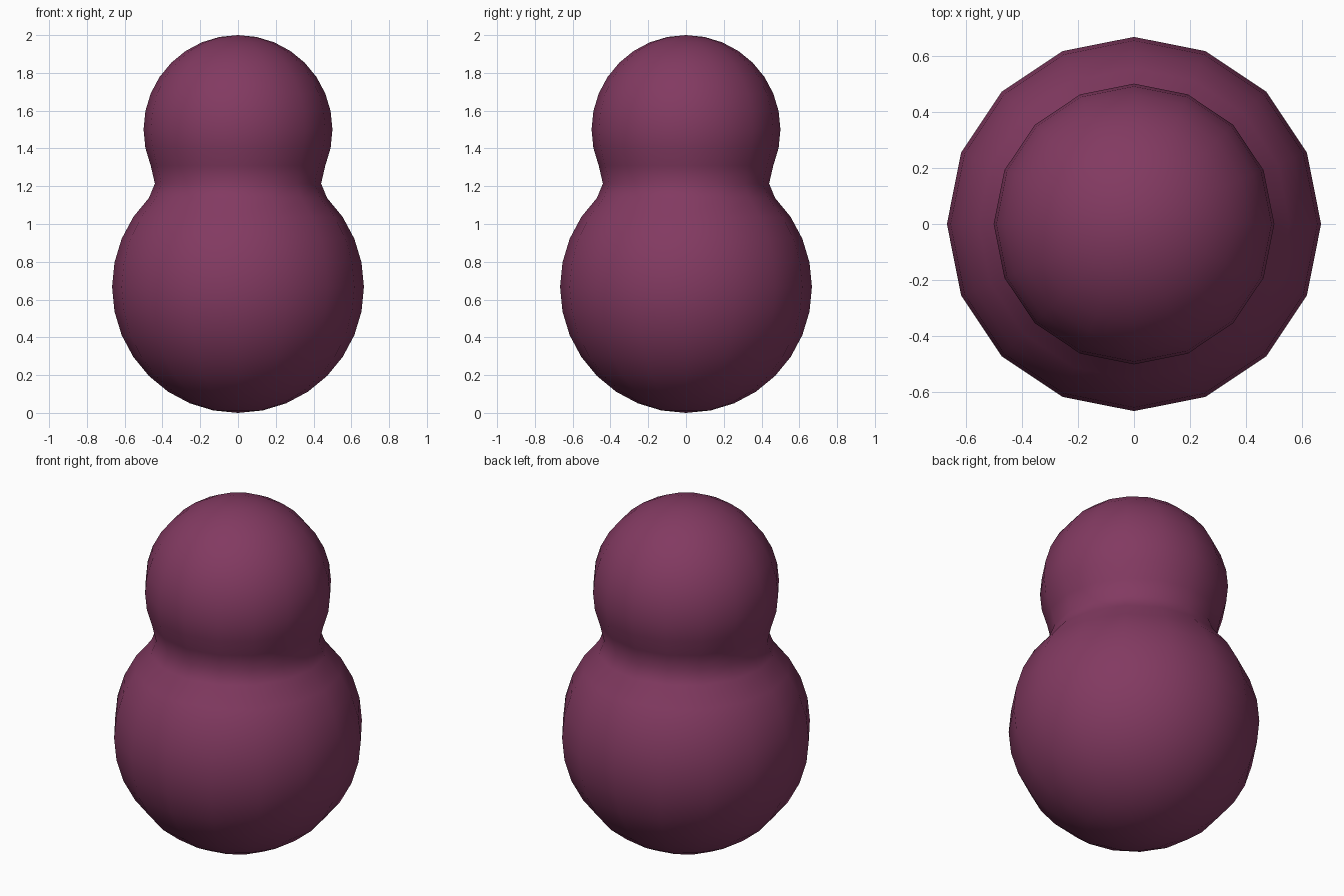
import bpy, bmesh, math

if "Cube" in bpy.data.objects:
    bpy.data.objects.remove(bpy.data.objects["Cube"])

SIDES = 16
BASE_R, HEAD_R = 2 / 3, 0.5
HEAD_Z = 1.5
STEP = math.pi / 16

# Profile: lower ball, narrow neck ring, upper ball
profile = [(BASE_R * math.sin(k * STEP), BASE_R - BASE_R * math.cos(k * STEP))
           for k in range(1, 13)]
profile.append((0.44, 1.214))
profile += [(HEAD_R * math.sin(k * STEP), HEAD_Z - HEAD_R * math.cos(k * STEP))
            for k in range(6, 16)]

# Revolve the profile into one closed smooth skin
bm = bmesh.new()
rings = [[bm.verts.new((r * math.cos(2 * math.pi * i / SIDES),
                        r * math.sin(2 * math.pi * i / SIDES), z))
          for i in range(SIDES)] for r, z in profile]
bottom = bm.verts.new((0, 0, 0))
top = bm.verts.new((0, 0, 2))
for i in range(SIDES):
    j = (i + 1) % SIDES
    bm.faces.new((bottom, rings[0][j], rings[0][i]))
    bm.faces.new((top, rings[-1][i], rings[-1][j]))
    for low, high in zip(rings, rings[1:]):
        bm.faces.new((low[i], low[j], high[j], high[i]))
bmesh.ops.recalc_face_normals(bm, faces=bm.faces)
for face in bm.faces:
    face.smooth = True

mesh = bpy.data.meshes.new("body")
bm.to_mesh(mesh)
bm.free()

# Single plum colour
plum = bpy.data.materials.new("plum")
plum.diffuse_color = (0.225, 0.042, 0.12, 1)
plum.use_nodes = True
plum.node_tree.nodes["Principled BSDF"].inputs["Base Color"].default_value = plum.diffuse_color
mesh.materials.append(plum)

body = bpy.data.objects.new("body", mesh)
bpy.context.collection.objects.link(body)
